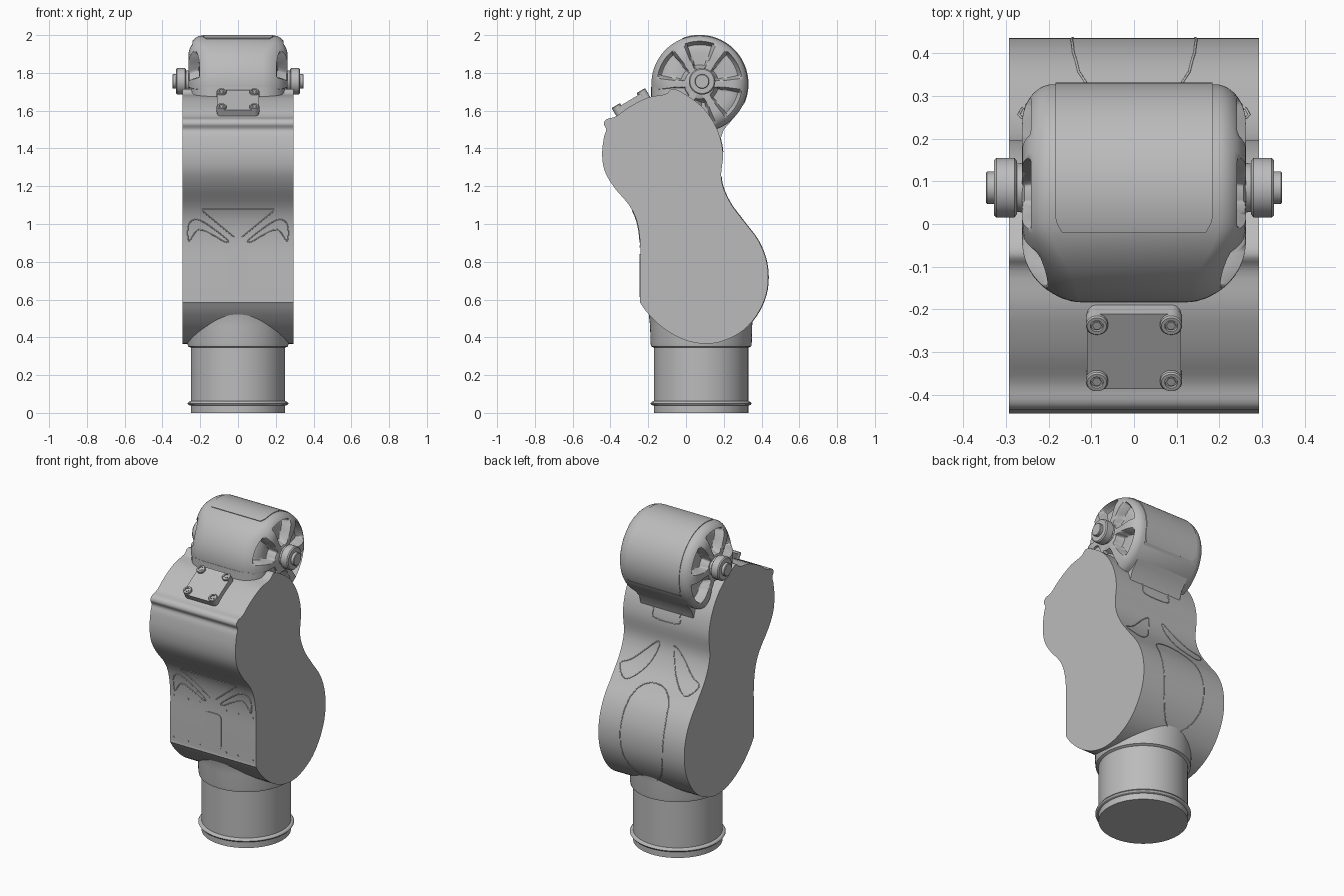
import bpy, bmesh, math
from mathutils import Vector, Matrix

if "Cube" in bpy.data.objects:
    bpy.data.objects.remove(bpy.data.objects["Cube"])

grey = bpy.data.materials.new("casting grey")
grey.use_nodes = True
grey.diffuse_color = (0.5, 0.5, 0.5, 1)
grey.node_tree.nodes["Principled BSDF"].inputs["Base Color"].default_value = (0.5, 0.5, 0.5, 1)


def finish(name, bm, angle=32):
    bmesh.ops.remove_doubles(bm, verts=bm.verts, dist=1e-5)
    bmesh.ops.recalc_face_normals(bm, faces=bm.faces)
    mesh = bpy.data.meshes.new(name)
    bm.to_mesh(mesh)
    bm.free()
    mesh.shade_smooth()
    mesh.set_sharp_from_angle(angle=math.radians(angle))
    mesh.materials.append(grey)
    ob = bpy.data.objects.new(name, mesh)
    bpy.context.collection.objects.link(ob)
    return ob


def skin(bm, rings, caps=True):
    """Join closed rings of points into a tube."""
    loops = [[bm.verts.new(p) for p in ring] for ring in rings]
    n = len(loops[0])
    for a, b in zip(loops, loops[1:]):
        for i in range(n):
            bm.faces.new((a[i], a[(i + 1) % n], b[(i + 1) % n], b[i]))
    if caps:
        bm.faces.new(loops[0])
        bm.faces.new(loops[-1])


def lathe(name, profile, matrix, seg=64, limit_x=9):
    """Turn (radius, height) pairs about local z."""
    bm = bmesh.new()
    angles = [math.tau * i / seg for i in range(seg)]
    skin(bm, [[matrix @ Vector((max(-limit_x, min(limit_x, r * math.cos(a))), r * math.sin(a), h))
               for a in angles] for r, h in profile])
    return finish(name, bm)


def block(name, size, matrix, radius, vertical_only=True):
    bm = bmesh.new()
    bmesh.ops.create_cube(bm, size=1)
    bmesh.ops.scale(bm, vec=size, verts=bm.verts)
    edges = [e for e in bm.edges if not vertical_only
             or abs(e.verts[0].co.z - e.verts[1].co.z) > size[2] / 2]
    bmesh.ops.bevel(bm, geom=edges, offset=radius, segments=8, affect='EDGES', profile=0.5)
    bm.transform(matrix)
    return finish(name, bm)


def smooth_loop(pts, steps=4):
    """Closed Catmull-Rom loop through the points."""
    out, n = [], len(pts)
    for i in range(n):
        p0, p1, p2, p3 = (Vector(pts[(i + k) % n]) for k in (-1, 0, 1, 2))
        for s in range(steps):
            t = s / steps
            out.append(0.5 * (2 * p1 + (p2 - p0) * t + (2 * p0 - 5 * p1 + 4 * p2 - p3) * t * t
                              + (3 * p1 - p0 - 3 * p2 + p3) * t ** 3))
    return out


# Main arm casting: side outline (y, z) extruded across x
HALF = 0.293
outline = smooth_loop([
    (-.435, 1.53), (-.42, 1.555), (-.37, 1.57), (-.3, 1.62), (-.2, 1.67), (-.11, 1.687),
    (-.07, 1.715), (-.01, 1.69), (.07, 1.634), (.13, 1.565), (.175, 1.475), (.196, 1.37),
    (.187, 1.236), (.23, 1.12), (.307, 1.013), (.386, .907), (.43, .785), (.43, .652),
    (.386, .536), (.307, .44), (.2, .382), (.1, .366), (-.01, .387), (-.116, .446),
    (-.196, .52), (-.24, .58), (-.243, .6), (-.243, .75), (-.243, .9), (-.26, 1.013),
    (-.3, 1.098), (-.38, 1.194), (-.43, 1.28), (-.444, 1.37), (-.434, 1.46), (-.422, 1.5)])
bm = bmesh.new()
skin(bm, [[(x, p.x, p.y) for p in outline] for x in (-HALF, HALF)])
finish("arm_body", bm)


def skin_y(z, side):
    """Depth of the casting's front (-1) or back (1) surface at height z."""
    hits = []
    for a, b in zip(outline, outline[1:] + outline[:1]):
        if (a.y - z) * (b.y - z) <= 0 and a.y != b.y:
            hits.append(a.x + (b.x - a.x) * (z - a.y) / (b.y - a.y))
    return side * max(side * h for h in hits)


def seam(name, pts, side, closed=False):
    """Fine line that follows the casting surface through (x, z) points."""
    pts = [Vector(p) for p in pts]
    path = []
    for a, b in zip(pts, pts[1:] + pts[:1] if closed else pts[1:]):
        path += [a.lerp(b, i / 6) for i in range(6)]
    if not closed:
        path.append(pts[-1])
    curve = bpy.data.curves.new(name, 'CURVE')
    curve.dimensions = '3D'
    curve.bevel_depth = 0.003
    curve.bevel_resolution = 1
    line = curve.splines.new('POLY')
    line.points.add(len(path) - 1)
    for point, p in zip(line.points, path):
        point.co = (p.x, skin_y(p.y, side), p.y, 1)
    line.use_cyclic_u = closed
    curve.materials.append(grey)
    bpy.context.collection.objects.link(bpy.data.objects.new(name, curve))


# Panel seams on the front and back of the casting
seam("front_rib_top", [(-.19, 1.08), (.19, 1.08)], -1)
seam("back_loop", smooth_loop([(-.13, .95), (-.13, .6), (0, .46), (.13, .6), (.13, .95), (0, 1.04)]), 1, True)
seam("back_slot", smooth_loop([(-.09, 1.44), (-.08, 1.39), (.08, 1.39), (.09, 1.44), (.08, 1.46), (-.08, 1.46)]), 1, True)
for s, label in ((-1, "right"), (1, "left")):
    seam(label + "_front_rib", [(s * .19, 1.07), (s * .02, .93)], -1)
    seam(label + "_front_pocket", smooth_loop([(s * .26, .91), (s * .26, 1), (s * .2, 1.02),
         (s * .06, .92), (s * .07, .905), (s * .13, .94), (s * .21, .97)]), -1, True)
    seam(label + "_back_rib", smooth_loop([(s * .27, 1.08), (s * .2, 1.12), (s * .07, 1.24),
         (s * .05, 1.22), (s * .1, 1.1), (s * .2, 1.02)]), 1, True)

# Access hatch and small screws on the flat front
face_front = Matrix.Rotation(math.pi / 2, 4, 'X')
block("front_hatch", (.112, .222, .008), Matrix.Translation((0, -.243, .73)) @ face_front, .025)
for i, x in enumerate((-.27, -.17, -.09, .09, .17, .27)):
    for z in (.62, .88):
        lathe("panel_screw", [(.006, 0), (.006, .004)],
              Matrix.Translation((x, -.243, z)) @ face_front, 10)

# Round base with a ring, flaring into the casting
base = Matrix.Translation((0, .08, 0))
lathe("base_tube", [(.25, 0), (.25, .038), (.262, .042), (.268, .05), (.262, .058), (.25, .062),
                    (.25, .345), (.265, .352), (.268, .37), (.27, .46), (.277, .52), (.295, .58)],
      base, 80, HALF - .002)

# Wrist drum: polar surface with six pockets sunk into each end
CY, CZ, R = .072, 1.742, .255


def ramp(v, lo, hi):
    t = max(0, min(1, (v - lo) / (hi - lo)))
    return t * t * (3 - 2 * t)


def drum_x(r, a):
    front = ramp(-math.cos(a), .3, .95)
    flat = .165 - .05 * front
    full = .187 - .077 * front
    t = max(0, (r - flat) / (R - flat))
    x = full + (.262 - full) * math.sqrt(max(0, 1 - t * t * .98))
    spoke = abs((math.degrees(a) % 60) - 30)
    width = 22 - 4 * ramp(.14 - r, 0, .06)
    sunk = ramp(width - spoke, 0, 5) * ramp(r, .075, .1) * ramp(.228 - r, 0, .02)
    return x - .055 * sunk


radii = [.03, .07, .08, .09, .1, .12, .14, .16, .18, .195, .207, .214, .22, .226, .235, .245, .251, R]
bm = bmesh.new()
angles = [math.tau * i / 144 for i in range(144)]
rings = []
for s in (-1, 1):
    half = [[(s * drum_x(r, a), CY + r * math.cos(a), CZ + r * math.sin(a)) for a in angles]
            for r in radii]
    rings += half if s < 0 else half[::-1]
skin(bm, rings)
finish("wrist_drum", bm, 40)

# Neck joining the drum to the casting, and the web below its back
block("wrist_neck", (.5, .3, .27), Matrix.Translation((0, -.034, 1.59)), .13)
bm = bmesh.new()
web = ((.08, 1.55), (.31, 1.64), (.235, 1.54), (.2, 1.5), (.18, 1.44), (.08, 1.4))
skin(bm, [[(x, y, z) for y, z in web] for x in (-.18, .18)])
finish("wrist_web", bm)

# Curved cover wrapped over the top and back of the drum
bm = bmesh.new()
rings = []
for i in range(49):
    a = math.radians(111 - 2.8 * i)
    w = .184 - .025 * (1 - ramp(min(i, 48 - i), -2, 3))
    rings.append([(x, CY + r * math.cos(a), CZ + r * math.sin(a))
                  for x, r in ((-w, R - .01), (-w, R + .004), (w, R + .004), (w, R - .01))])
skin(bm, rings)
finish("drum_cover", bm)

# Hub caps and bolts on both ends of the wrist
for s, label in ((-1, "right"), (1, "left")):
    hub = Matrix.Translation((0, .085, 1.755)) @ Matrix.Rotation(s * math.pi / 2, 4, 'Y')
    lathe(label + "_hub_washer", [(.062, .23), (.055, .285)], hub, 48)
    lathe(label + "_hub_cap", [(.062, .274), (.07, .28), (.07, .322), (.064, .328)], hub, 48)
    lathe(label + "_hub_bolt", [(.038, .32), (.038, .344), (.035, .347)], hub, 32)

# Sloped plate with four bolts on bosses
slope = Matrix.Translation((0, -.286, 1.634)) @ Matrix.Rotation(math.radians(31), 4, 'X')
block("sloped_plate", (.22, .205, .05), slope, .022)
for x in (-.087, .087):
    for y in (-.077, .077):
        at = slope @ Matrix.Translation((x, y, 0))
        lathe("plate_boss", [(.026, 0), (.026, .034), (.023, .038), (.015, .038), (.014, .032)], at, 24)
        lathe("plate_bolt", [(.011, .02), (.011, .036)], at, 6)
